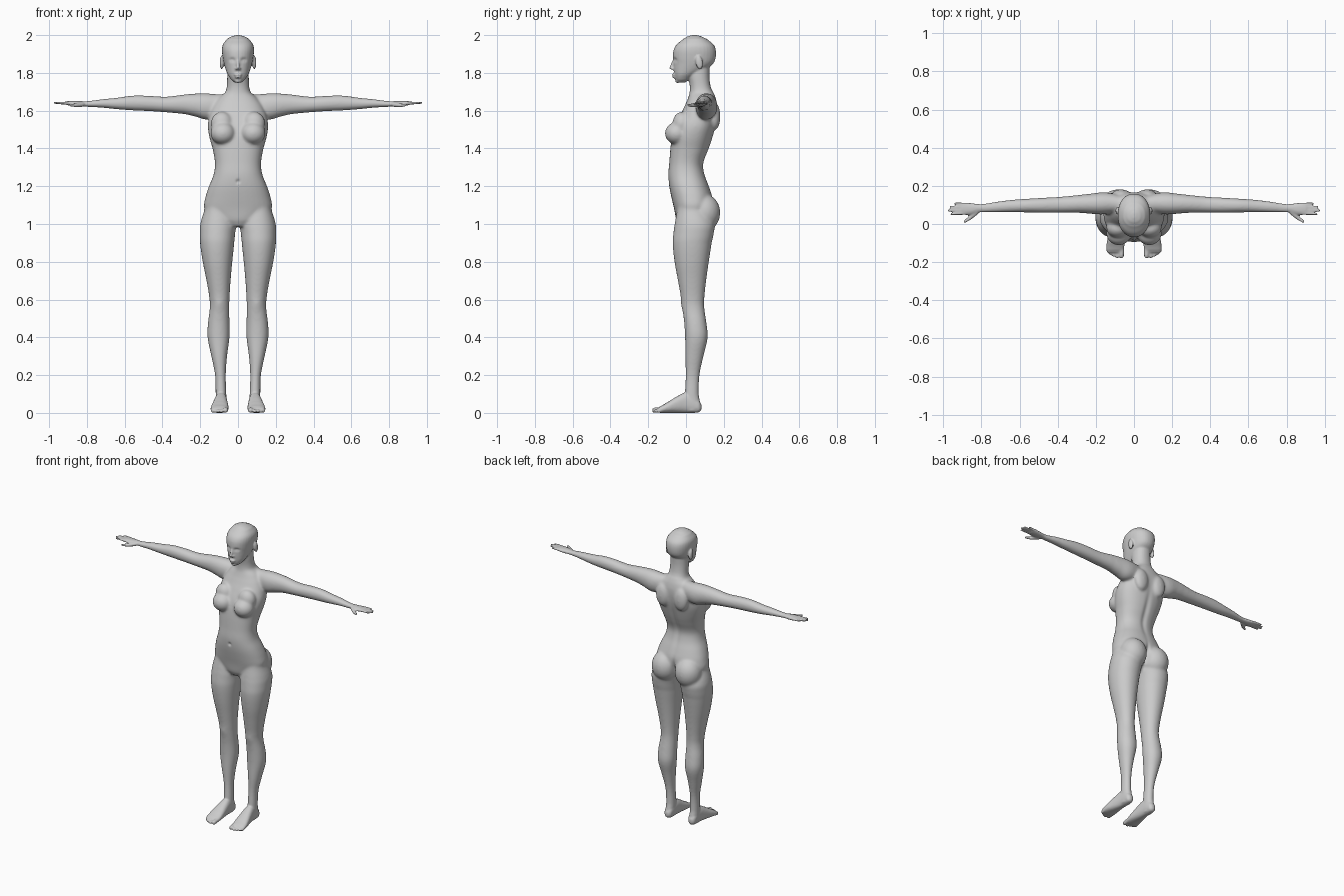
import bpy, bmesh, math
from mathutils import Matrix, Vector

bm = bmesh.new()
AXES = {'z': (0, 1, 2), 'x': (1, 2, 0), 'y': (0, 2, 1)}


def loft(rings, axis='z', side=1, p=2.2, segs=32, steps=4):
    """Smooth skin through rings of (position, u0, u1, v0, v1)."""
    iu, iv, it = AXES[axis]
    fine = []
    for i in range(len(rings) - 1):
        a, b, c, d = (rings[min(max(i + k, 0), len(rings) - 1)] for k in (-1, 0, 1, 2))
        for s in range(steps):
            t = s / steps
            r = [0.5 * (2 * B + (C - A) * t + (2 * A - 5 * B + 4 * C - D) * t * t
                        + (3 * B - A - 3 * C + D) * t ** 3) for A, B, C, D in zip(a, b, c, d)]
            r[0] = b[0] + (c[0] - b[0]) * t
            fine.append(r)
    fine.append(rings[-1])
    loops = []
    for t, u0, u1, v0, v1 in fine:
        loop = []
        for k in range(segs):
            an = 2 * math.pi * k / segs
            cu, sv = math.cos(an), math.sin(an)
            co = [0, 0, 0]
            co[iu] = (u0 + u1) / 2 + (u1 - u0) / 2 * math.copysign(abs(cu) ** (2 / p), cu)
            co[iv] = (v0 + v1) / 2 + (v1 - v0) / 2 * math.copysign(abs(sv) ** (2 / p), sv)
            co[it] = t
            co[0] *= side
            loop.append(bm.verts.new(co))
        loops.append(loop)
    for l0, l1 in zip(loops, loops[1:]):
        for k in range(segs):
            n = (k + 1) % segs
            bm.faces.new((l0[k], l0[n], l1[n], l1[k]))
    bm.faces.new(loops[0])
    bm.faces.new(loops[-1])


def blob(x, y, z, rx, ry, rz, side=1, tilt=0):
    """Ellipsoid."""
    m = (Matrix.Translation((x * side, y, z)) @ Matrix.Rotation(tilt, 4, 'X')
         @ Matrix.Diagonal((rx, ry, rz, 1)))
    bmesh.ops.create_icosphere(bm, subdivisions=3, radius=1, matrix=m)


def digit(a, b, r0, r1, side=1, n=10):
    """Tapered round-ended rod made of close beads."""
    for i in range(n + 1):
        q = Vector(a).lerp(Vector(b), i / n)
        r = r0 + (r1 - r0) * i / n
        m = Matrix.Translation((q.x * side, q.y, q.z))
        bmesh.ops.create_icosphere(bm, subdivisions=2, radius=r, matrix=m)


def front_back(rows):
    """Rows of (z, front, back, half width) to centred rings."""
    return [(z, -a, a, f, b) for z, f, b, a in rows]


# Torso
loft(front_back([
    (.985, -.035, .07, .05), (1.02, -.052, .11, .12), (1.08, -.063, .135, .178),
    (1.14, -.077, .14, .173), (1.20, -.089, .122, .154), (1.26, -.094, .1, .13),
    (1.32, -.089, .093, .122), (1.40, -.083, .122, .135), (1.46, -.075, .142, .152),
    (1.52, -.058, .158, .16), (1.58, -.03, .166, .15), (1.63, -.005, .166, .13),
    (1.67, .012, .157, .10), (1.70, .02, .145, .065)]), p=2.3)

# Neck
loft(front_back([
    (1.65, .01, .155, .085), (1.69, .018, .145, .068), (1.73, .02, .13, .059),
    (1.78, .012, .124, .057), (1.84, .01, .125, .055)]))

# Skull and jaw
loft(front_back([
    (1.748, -.042, -.005, .018), (1.763, -.054, .02, .036), (1.79, -.061, .055, .054),
    (1.82, -.065, .11, .066), (1.85, -.066, .145, .075), (1.88, -.069, .157, .081),
    (1.92, -.066, .158, .085), (1.95, -.05, .146, .08), (1.98, -.014, .11, .058),
    (1.994, .01, .08, .033), (2.0, .03, .06, .01)]))

# Nose, lips and chin
digit((0, -.064, 1.868), (0, -.08, 1.826), .007, .009)
blob(0, -.064, 1.79, .022, .011, .006)
blob(0, -.062, 1.777, .018, .011, .006)
blob(0, -.046, 1.759, .018, .012, .013)

for s in (1, -1):
    # Ear, nostril
    blob(.086, .07, 1.855, .011, .019, .037, s, .15)
    blob(.009, -.07, 1.821, .007, .009, .006, s)
    # Breast
    blob(.08, -.049, 1.48, .066, .063, .06, s)
    blob(.085, -.022, 1.53, .06, .05, .065, s)
    # Shoulder blade and buttock
    blob(.068, .152, 1.57, .05, .03, .075, s)
    blob(.088, .095, 1.06, .088, .087, .1, s)
    # Leg
    loft([
        (1.09, .03, .175, -.045, .11), (1.0, .01, .2, -.06, .15), (.95, .015, .203, -.067, .147),
        (.9, .02, .201, -.071, .136), (.8, .03, .187, -.061, .121), (.7, .039, .167, -.043, .107),
        (.6, .045, .151, -.026, .097), (.55, .046, .15, -.019, .098), (.48, .045, .159, -.01, .108),
        (.4, .045, .161, -.005, .115), (.3, .058, .141, -.004, .092), (.2, .065, .121, -.001, .071),
        (.1, .062, .118, -.006, .067), (.05, .062, .118, -.01, .075),
        (.01, .066, .115, -.01, .07)], 'z', s, 2.1)
    # Foot
    loft([
        (.082, .078, .102, .015, .045), (.07, .066, .114, .004, .065), (.045, .061, .118, 0, .09),
        (0, .058, .122, 0, .108), (-.05, .054, .132, 0, .086), (-.1, .05, .143, 0, .056),
        (-.135, .052, .145, 0, .036), (-.15, .056, .14, .003, .026)], 'y', s, 2.4)
    # Toes
    for x, tip, r in ((.066, -.167, .014), (.088, -.171, .0095), (.106, -.164, .009),
                      (.122, -.155, .0085), (.136, -.145, .008)):
        digit((x - .002, -.12, r + .006), (x, tip, r), r, r, s)
    # Arm and palm
    loft([
        (.05, .065, .145, 1.58, 1.688), (.12, .055, .162, 1.56, 1.688),
        (.17, .05, .166, 1.552, 1.692), (.22, .053, .16, 1.567, 1.691),
        (.28, .058, .153, 1.581, 1.686), (.38, .059, .143, 1.591, 1.674),
        (.48, .059, .137, 1.598, 1.679), (.56, .061, .132, 1.602, 1.679),
        (.64, .062, .126, 1.608, 1.668), (.72, .062, .116, 1.616, 1.66),
        (.79, .062, .105, 1.62, 1.651), (.82, .06, .105, 1.622, 1.65),
        (.85, .05, .109, 1.622, 1.651), (.88, .047, .112, 1.625, 1.651),
        (.905, .049, .111, 1.629, 1.65)], 'x', s, 2.1)
    # Fingers
    for y0, y1, tip in ((.056, .052, .957), (.072, .071, .971), (.088, .089, .962), (.104, .107, .937)):
        digit((.885, y0, 1.64), (tip, y1, 1.641), .0088, .0068, s, 16)
    # Thumb
    digit((.825, .062, 1.632), (.86, .032, 1.628), .013, .011, s)
    digit((.86, .032, 1.628), (.888, .012, 1.63), .0105, .0075, s)

bmesh.ops.recalc_face_normals(bm, faces=bm.faces)
mesh = bpy.data.meshes.new("body")
bm.to_mesh(mesh)
bm.free()
body = bpy.data.objects.new("body", mesh)
bpy.context.collection.objects.link(body)
bpy.context.view_layer.objects.active = body
body.select_set(True)

# Fuse all parts into one skin
mod = body.modifiers.new("fuse", 'REMESH')
mod.mode = 'VOXEL'
mod.voxel_size = .0055
bpy.ops.object.modifier_apply(modifier=mod.name)

# Blend the joins, softly on hands, feet and face
group = body.vertex_groups.new(name="blend")
for v in body.data.vertices:
    x, z = abs(v.co.x), v.co.z
    w = min((.6 - x) / .3, (z - .2) / .3, (1.74 - z) / .04)
    group.add([v.index], min(max(w, .08), 1), 'REPLACE')
mod = body.modifiers.new("soften", 'SMOOTH')
mod.factor = .5
mod.iterations = 28
mod.vertex_group = "blend"
bpy.ops.object.modifier_apply(modifier=mod.name)

# Sculpted dents and swells: centre, radii, push along y
strokes = [
    ((.031, -.062, 1.868), (.015, .03, .010), .011),    # eye socket
    ((.031, -.055, 1.866), (.009, .03, .006), -.005),   # eyeball
    ((0, -.09, 1.225), (.009, .03, .010), .009),        # navel
    ((0, .11, 1.38), (.018, .08, .16), -.008),          # spine
    ((0, .14, 1.06), (.012, .08, .06), -.02),           # cleft
    ((.1, -.02, .575), (.025, .03, .03), -.004),        # kneecap
]
for v in body.data.vertices:
    p = Vector((abs(v.co.x), v.co.y, v.co.z))
    for c, r, push in strokes:
        d = sum(((p[i] - c[i]) / r[i]) ** 2 for i in range(3))
        if d < 6:
            v.co.y += push * math.exp(-d)

bpy.ops.object.shade_smooth()
